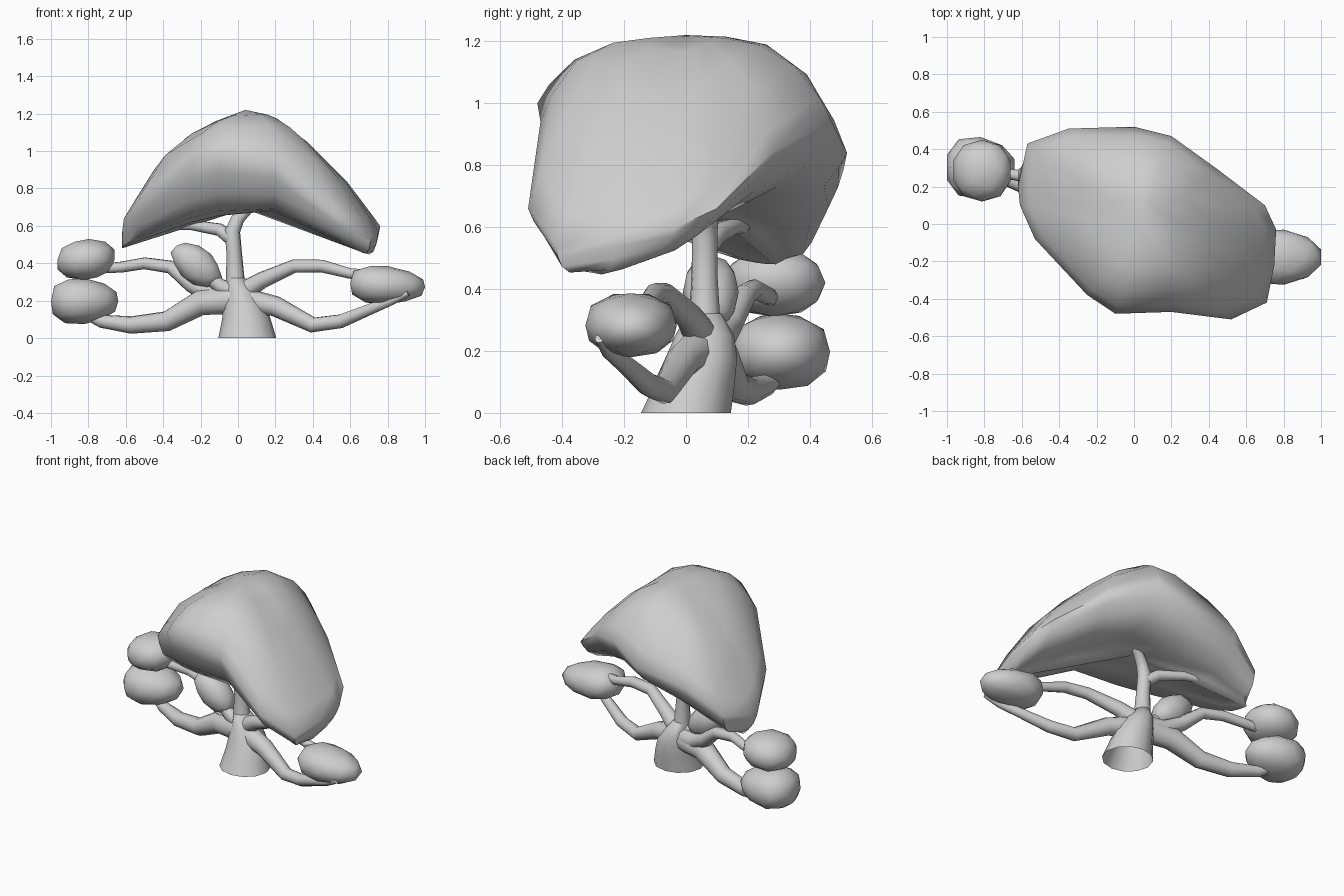
import bpy
import bmesh
import math
from mathutils import Vector

if "Cube" in bpy.data.objects:
    bpy.data.objects.remove(bpy.data.objects["Cube"], do_unlink=True)

GREY = (0.62, 0.62, 0.62, 1.0)
material = bpy.data.materials.new("plain_grey")
material.use_nodes = True
material.diffuse_color = GREY
material.node_tree.nodes["Principled BSDF"].inputs["Base Color"].default_value = GREY


def finish(name, bm, angle=60):
    """Turn a bmesh into a smooth shaded object."""
    bmesh.ops.recalc_face_normals(bm, faces=bm.faces)
    mesh = bpy.data.meshes.new(name)
    bm.to_mesh(mesh)
    bm.free()
    mesh.materials.append(material)
    obj = bpy.data.objects.new(name, mesh)
    bpy.context.collection.objects.link(obj)
    bpy.ops.object.select_all(action="DESELECT")
    obj.select_set(True)
    bpy.context.view_layer.objects.active = obj
    bpy.ops.object.shade_smooth_by_angle(angle=math.radians(angle))


def loft(name, rings, start=None, end=None):
    """Skin a list of equal rings, with optional closing points."""
    bm = bmesh.new()
    loops = [[bm.verts.new(p) for p in ring] for ring in rings]
    count = len(loops[0])
    for a, b in zip(loops, loops[1:]):
        for i in range(count):
            j = (i + 1) % count
            bm.faces.new((a[i], a[j], b[j], b[i]))
    for point, loop in ((start, loops[0]), (end, loops[-1])):
        if point is not None:
            tip = bm.verts.new(point)
            for i in range(count):
                bm.faces.new((loop[i], loop[(i + 1) % count], tip))
    finish(name, bm)


def branch(name, path, sides=10):
    """Tapering tube along (x, y, z, radius) points."""
    points = [Vector(p[:3]) for p in path]
    old = (points[1] - points[0]).normalized()
    side = old.orthogonal().normalized()
    rings = []
    for i, p in enumerate(points):
        ahead = points[min(i + 1, len(points) - 1)]
        behind = points[max(i - 1, 0)]
        tangent = (ahead - behind).normalized()
        side = old.rotation_difference(tangent) @ side
        up = tangent.cross(side)
        old = tangent
        ring = []
        for k in range(sides):
            a = math.tau * k / sides
            ring.append(p + path[i][3] * (side * math.cos(a) + up * math.sin(a)))
        rings.append(ring)
    loft(name, rings, points[0], points[-1])


def foliage(name, low, high, lean_x=0.0, lean_z=0.0, taper=0.0):
    """Chunky low-poly leaning clump fitted to a box."""
    bm = bmesh.new()
    bmesh.ops.create_icosphere(bm, subdivisions=2, radius=1)
    for v in bm.verts:
        x, y, z = [math.copysign(abs(c) ** .9, c) for c in v.co]
        slim = 1 - taper * x
        v.co = (x + lean_x * z, y * slim, z * slim + lean_z * x)
    for axis in range(3):
        values = [v.co[axis] for v in bm.verts]
        least, span = min(values), max(values) - min(values)
        for v in bm.verts:
            t = (v.co[axis] - least) / span
            v.co[axis] = low[axis] + t * (high[axis] - low[axis])
    finish(name, bm)


def sample(profile, x):
    """Read a value off a profile of (x, value) points."""
    x = min(max(x, profile[0][0]), profile[-1][0])
    for (xa, za), (xb, zb) in zip(profile, profile[1:]):
        if x <= xb:
            return za + (zb - za) * (x - xa) / (xb - xa)


# Large canopy: arched top, steep rim and rounded belly
RIM = [(-.62, .20, .56), (-.57, .43, .64), (-.35, .51, .79), (0, .52, .84),
       (.2, .47, .94), (.45, .29, .85), (.7, .10, .66), (.76, -.03, .60),
       (.75, -.22, .57), (.71, -.42, .53), (.52, -.51, .66), (.2, -.47, .94),
       (-.1, -.48, 1), (-.25, -.38, .95), (-.53, -.08, .74), (-.61, .1, .64)]
ARCH = [(-.62, .64), (-.4, .98), (-.2, 1.13), (.04, 1.22), (.18, 1.19),
        (.3, 1.12), (.59, .83), (.76, .6)]
UNDER = [(-.62, .48), (-.4, .58), (-.2, .63), (.05, .69), (.2, .67),
         (.4, .58), (.7, .44)]
SPINE = [(-.62, .3), (0, .06), (.7, -.3)]
CENTRE = .04


def top_ring(s):
    ring = []
    for x, y, z in RIM:
        px = CENTRE + s * (x - CENTRE)
        power = 5 if y < 0 else 4
        drop = sample(ARCH, x) - z
        ring.append((px, s * y, sample(ARCH, px) - drop * s ** power))
    return ring


def belly_ring(t):
    """Ring drawn in from the rim towards the lowest line of the belly."""
    ring = []
    for x, y, z in RIM:
        px = x - (1 - t) * .1 * max(0, x)
        spine = sample(SPINE, px)
        py = spine + t * (y - spine)
        # The left lobe rises towards the back
        base = sample(UNDER, px) + .35 * max(0, px) * max(0, py + .3)
        ring.append((px, py, base + max(0, z - base) * t ** 6))
    return ring


rings = [top_ring(s) for s in (.25, .5, .75, .92, 1)]
rings += [belly_ring(t) for t in (.94, .84, .65, .35, .1)]
loft("canopy", rings, (CENTRE, 0, 1.22), (CENTRE, .04, .69))

# Flared trunk, open at the base
trunk = []
for x, y, z, rx, ry in ((.05, 0, 0, .155, .145), (.045, .03, .1, .13, .128),
                        (.035, .05, .18, .112, .115), (.015, .06, .25, .08, .095),
                        (-.01, .06, .32, .047, .055)):
    trunk.append([(x + rx * math.cos(math.tau * k / 12),
                   y + ry * math.sin(math.tau * k / 12), z) for k in range(12)])
loft("trunk", trunk, end=(-.01, .06, .33))

# Upright stem and its fork
branch("upright_stem", [(0, .06, .2, .07), (-.015, .06, .32, .05),
                        (-.02, .06, .45, .042), (-.03, .06, .57, .042),
                        (0, .07, .64, .036), (.05, .09, .69, .03),
                        (.12, .11, .74, .025)])
branch("fork_stem", [(-.03, .06, .53, .04), (-.1, .1, .58, .034),
                     (-.25, .16, .605, .028), (-.38, .2, .605, .025),
                     (-.48, .22, .59, .02)])

# Side branches
branch("right_lower_branch", [(.02, .05, .21, .08), (-.2, .1, .19, .07),
                              (-.38, .15, .09, .055), (-.57, .2, .07, .047),
                              (-.73, .26, .09, .035), (-.82, .3, .13, .025)])
branch("right_upper_branch", [(0, .06, .22, .07), (-.14, .1, .23, .055),
                              (-.25, .14, .29, .045), (-.36, .19, .38, .036),
                              (-.5, .22, .4, .032), (-.62, .26, .38, .03),
                              (-.75, .28, .37, .025)])
branch("left_lower_branch", [(0, .05, .21, .07), (.2, -.01, .17, .055),
                             (.4, -.07, .07, .042), (.55, -.12, .09, .038),
                             (.72, -.2, .16, .03), (.82, -.25, .2, .025),
                             (.91, -.28, .24, .015)])
branch("left_upper_branch", [(0, .06, .23, .06), (.13, .01, .31, .045),
                             (.3, -.07, .385, .036), (.45, -.1, .385, .034),
                             (.6, -.13, .345, .028), (.72, -.16, .34, .025)])
branch("small_clump_stem", [(0, .05, .24, .05), (-.1, .06, .28, .04),
                            (-.18, .07, .35, .035)])

# Foliage clumps at the branch tips
foliage("right_lower_clump", (-1, .14, .075), (-.64, .465, .32), taper=.2)
foliage("right_upper_clump", (-.965, .12, .31), (-.66, .45, .53), lean_x=.1)
foliage("small_clump", (-.36, -.01, .27), (-.085, .17, .51), lean_x=-.5)
foliage("left_clump", (.6, -.325, .18), (1, -.03, .385), lean_z=-.1, taper=.2)
